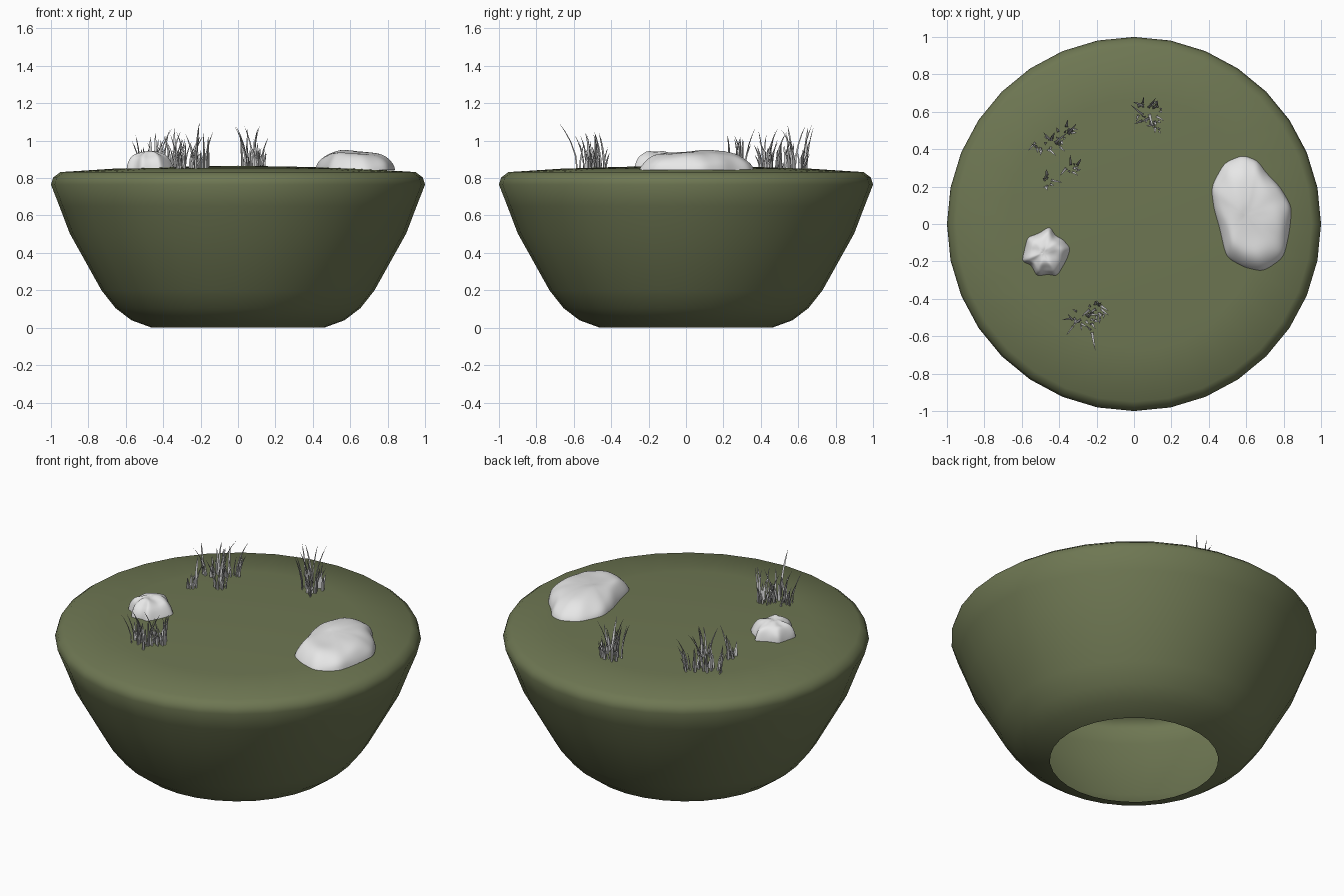
import bpy, bmesh, math, random
from mathutils import Vector, noise

random.seed(7)
cube = bpy.data.objects.get("Cube")
if cube:
    bpy.data.objects.remove(cube, do_unlink=True)


def make_material(name, color):
    mat = bpy.data.materials.new(name)
    mat.use_nodes = True
    mat.diffuse_color = (*color, 1)
    mat.node_tree.nodes["Principled BSDF"].inputs["Base Color"].default_value = (*color, 1)
    return mat


MOSS = make_material("moss_green", (0.155, 0.183, 0.085))
STONE = make_material("pale_stone", (0.8, 0.8, 0.8))
GRASS = make_material("grey_grass", (0.62, 0.62, 0.62))


def finish(name, bm, mat, angle=180):
    bmesh.ops.recalc_face_normals(bm, faces=bm.faces[:])
    mesh = bpy.data.meshes.new(name)
    bm.to_mesh(mesh)
    bm.free()
    mesh.materials.append(mat)
    obj = bpy.data.objects.new(name, mesh)
    bpy.context.collection.objects.link(obj)
    bpy.ops.object.select_all(action="DESELECT")
    obj.select_set(True)
    bpy.context.view_layer.objects.active = obj
    bpy.ops.object.shade_smooth_by_angle(angle=math.radians(angle))
    return obj


def bridge(bm, lower, upper):
    n = len(lower)
    for i in range(n):
        j = (i + 1) % n
        bm.faces.new((lower[i], lower[j], upper[j], upper[i]))


def cap(bm, ring, tip):
    for i in range(len(ring)):
        bm.faces.new((ring[i], ring[(i + 1) % len(ring)], tip))


def ground_height(x, y):
    return 0.866 - 0.024 * math.hypot(x, y)


# Island: a turned shell with an open base and a softly domed top
PROFILE = [(0.46, 0), (0.57, 0.04), (0.655, 0.105), (0.73, 0.2), (0.9, 0.505),
           (0.955, 0.65), (1.0, 0.765), (0.988, 0.803), (0.95, 0.832),
           (0.67, 0.85), (0.35, 0.86)]
bm = bmesh.new()
SIDES = 32
previous = None
for radius, z in PROFILE:
    ring = []
    for i in range(SIDES):
        a = math.tau * i / SIDES
        ring.append(bm.verts.new((radius * math.cos(a), radius * math.sin(a), z)))
    if previous:
        bridge(bm, previous, ring)
    previous = ring
cap(bm, previous, bm.verts.new((0, 0, 0.866)))
finish("island_base", bm, MOSS)


# Rocks: an irregular footprint drawn in over domed rings, roughened by noise
DOME = [(1.0, 0.0), (0.97, 0.03), (0.85, 0.062), (0.68, 0.086), (0.45, 0.098), (0.2, 0.1)]


def rock(name, outline, peak, height, rough, scale):
    points = [Vector(p) for p in outline]
    footprint = []
    for i, p in enumerate(points):
        q = points[(i + 1) % len(points)]
        footprint += [p, p.lerp(q, 0.5)]
    centre = Vector(peak)
    base = ground_height(*centre) - 0.008
    bm = bmesh.new()
    previous = None
    for s, z in DOME:
        ring = []
        for p in footprint:
            xy = centre.lerp(p, s)
            bump = noise.noise(Vector((xy.x, xy.y, s)) * scale) * rough
            lift = z * height / 0.1 + (bump if z else 0)
            ring.append(bm.verts.new((xy.x, xy.y, base + max(lift, 0))))
        if previous:
            bridge(bm, previous, ring)
        previous = ring
    cap(bm, previous, bm.verts.new((centre.x, centre.y, base + height)))
    obj = finish(name, bm, STONE)
    obj.modifiers.new("rounding", "SUBSURF").levels = 2


rock("large_rock",
     [(0.58, 0.37), (0.66, 0.34), (0.71, 0.27), (0.78, 0.2), (0.845, 0.09),
      (0.83, -0.05), (0.8, -0.18), (0.69, -0.255), (0.59, -0.235), (0.49, -0.18),
      (0.455, -0.02), (0.425, 0.08), (0.41, 0.2), (0.48, 0.33)],
     (0.6, 0.05), 0.1, 0.016, 8)
rock("small_rock",
     [(-0.45, -0.01), (-0.42, -0.06), (-0.38, -0.08), (-0.335, -0.13), (-0.36, -0.2),
      (-0.41, -0.28), (-0.46, -0.27), (-0.52, -0.28), (-0.55, -0.22), (-0.6, -0.2),
      (-0.585, -0.13), (-0.57, -0.07), (-0.51, -0.05)],
     (-0.48, -0.15), 0.092, 0.022, 16)


# Grass: tapered three-sided blades that bend outward
def blade(bm, base, heading, height, lean, width):
    out = Vector((math.cos(heading), math.sin(heading), 0))
    side = Vector((-out.y, out.x, 0))
    previous = None
    for t in (0, 0.3, 0.6, 0.82):
        mid = base + out * lean * t * t + Vector((0, 0, height * t))
        w = width * (1 - 0.75 * t * t)
        ring = [bm.verts.new(mid + side * w * 0.5), bm.verts.new(mid + out * w * 0.45),
                bm.verts.new(mid - side * w * 0.5)]
        if previous:
            bridge(bm, previous, ring)
        previous = ring
    cap(bm, previous, bm.verts.new(base + out * lean + Vector((0, 0, height))))


def grass_clump(name, patches):
    bm = bmesh.new()
    for x, y, rx, ry, count, tallest in patches:
        for i in range(count):
            a = random.uniform(0, math.tau)
            r = math.sqrt(random.random())
            px, py = x + rx * r * math.cos(a), y + ry * r * math.sin(a)
            grow = 0.35 + 0.65 * random.random() ** 1.6
            height = tallest * (1 if i == 0 else grow)
            heading = a + random.uniform(-1.3, 1.3)
            lean = height * random.uniform(0.12, 0.42)
            base = Vector((px, py, ground_height(px, py) - 0.005))
            blade(bm, base, heading, height, lean, random.uniform(0.011, 0.018))
    finish(name, bm, GRASS, 40)


grass_clump("back_grass", [(0.09, 0.6, 0.075, 0.06, 24, 0.24), (0.12, 0.52, 0.04, 0.03, 6, 0.16)])
grass_clump("side_grass", [(-0.46, 0.43, 0.07, 0.045, 19, 0.22), (-0.37, 0.47, 0.04, 0.05, 12, 0.2),
                           (-0.46, 0.23, 0.04, 0.03, 9, 0.18), (-0.33, 0.3, 0.035, 0.025, 9, 0.22)])
grass_clump("front_grass", [(-0.28, -0.51, 0.07, 0.05, 20, 0.2), (-0.2, -0.45, 0.045, 0.065, 15, 0.2),
                            (-0.23, -0.57, 0.01, 0.02, 2, 0.25)])
